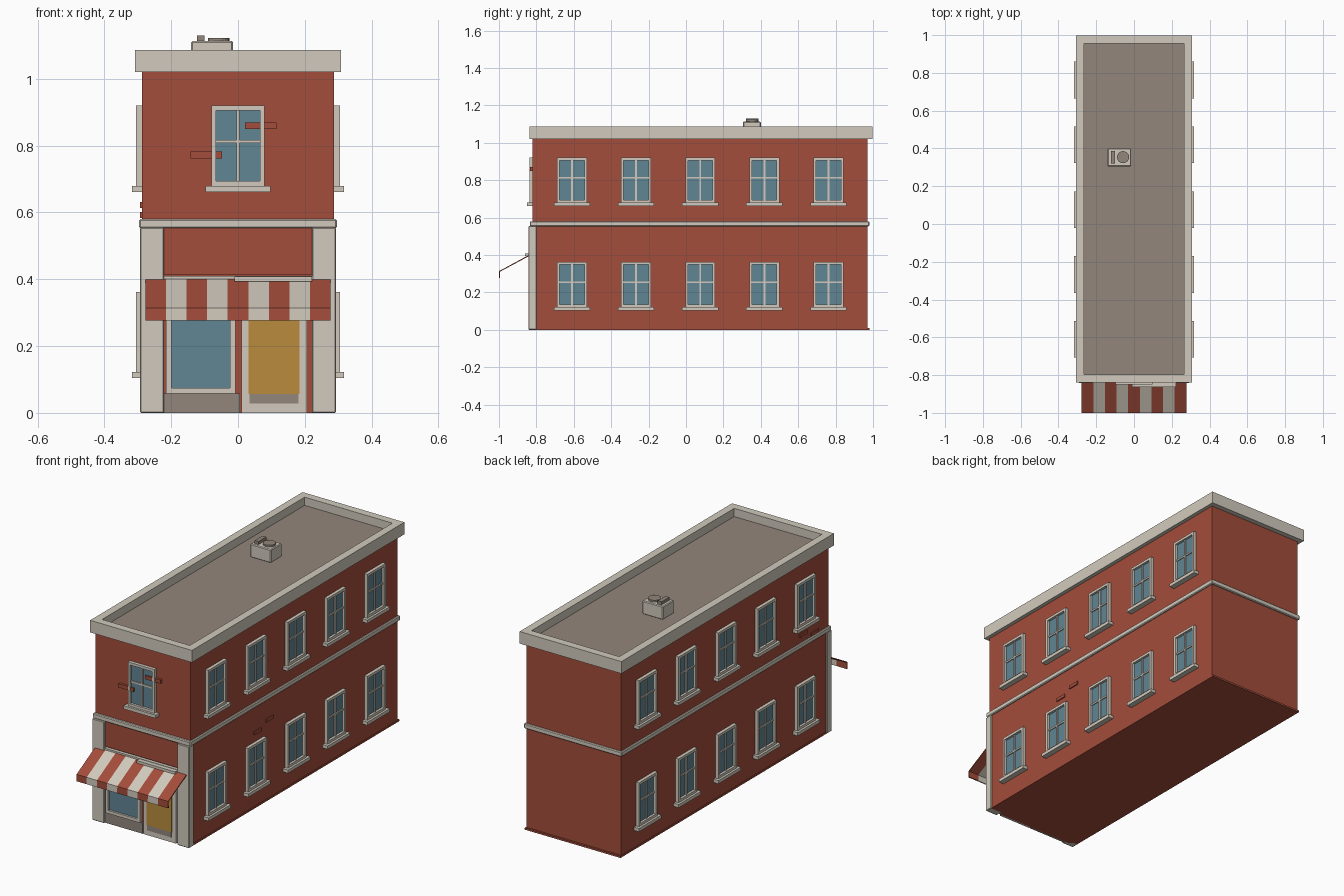
import bpy
import bmesh
import math
from mathutils import Vector, Matrix

if "Cube" in bpy.data.objects:
    bpy.data.objects.remove(bpy.data.objects["Cube"])


def material(name, rgb):
    m = bpy.data.materials.new(name)
    m.use_nodes = True
    m.diffuse_color = (*rgb, 1)
    m.node_tree.nodes["Principled BSDF"].inputs["Base Color"].default_value = (*rgb, 1)
    return m


RED, CREAM, STONE, GLASS, GOLD = MATS = [
    material("brick_red", (0.37, 0.074, 0.044)),
    material("cream_trim", (0.64, 0.59, 0.51)),
    material("grey_brown", (0.29, 0.24, 0.20)),
    material("window_blue", (0.12, 0.24, 0.30)),
    material("door_gold", (0.48, 0.26, 0.045)),
]


def add_box(bm, x, y, z, mat):
    """Add a box spanning three (low, high) ranges."""
    size = [hi - lo for lo, hi in (x, y, z)]
    mid = [(hi + lo) / 2 for lo, hi in (x, y, z)]
    mtx = Matrix.Translation(mid) @ Matrix.Diagonal((*size, 1))
    verts = bmesh.ops.create_cube(bm, size=1, matrix=mtx)["verts"]
    for f in {f for v in verts for f in v.link_faces}:
        f.material_index = MATS.index(mat)


def to_mesh(bm, name):
    me = bpy.data.meshes.new(name)
    bm.to_mesh(me)
    bm.free()
    for m in MATS:
        me.materials.append(m)
    return me


def add_object(name, me, loc=(0, 0, 0), turn=0):
    ob = bpy.data.objects.new(name, me)
    ob.location = loc
    ob.rotation_euler.z = turn
    bpy.context.collection.objects.link(ob)
    return ob


def box(name, x, y, z, mat, bevel=0):
    bm = bmesh.new()
    add_box(bm, x, y, z, mat)
    ob = add_object(name, to_mesh(bm, name))
    if bevel:
        mod = ob.modifiers.new("bevel", "BEVEL")
        mod.width = bevel
    return ob


def frame_boxes(bm, x, z, y, t, mat):
    """Four bars forming a rectangular frame of width t."""
    for side in ((x[0], x[0] + t), (x[1] - t, x[1])):
        add_box(bm, side, y, z, mat)
    inner = (x[0] + t, x[1] - t)
    for bar in ((z[0], z[0] + t), (z[1] - t, z[1])):
        add_box(bm, inner, y, bar, mat)


# Main walls with a low footing
FRONT, BACK, SIDE = -0.82, 0.97, 0.287
box("walls", (-SIDE, SIDE), (FRONT, BACK), (0, 1.03), RED)
box("footing", (-0.29, 0.29), (FRONT, 0.98), (0, 0.01), RED)
box("belt_course", (-0.296, 0.296), (-0.835, 0.98), (0.553, 0.58), CREAM, 0.004)

# Cornice with the sunken roof inside it
bm = bmesh.new()
add_box(bm, (-0.308, 0.308), (-0.838, 0.998), (1.02, 1.086), CREAM)
bm.faces.ensure_lookup_table()
top = max(bm.faces, key=lambda f: f.calc_center_median().z)
bmesh.ops.inset_region(bm, faces=[top], thickness=0.06)
floor = bmesh.ops.extrude_discrete_faces(bm, faces=[top])["faces"][0]
bmesh.ops.translate(bm, verts=floor.verts, vec=(0, 0, -0.045))
floor.material_index = MATS.index(STONE)
add_object("cornice_and_roof", to_mesh(bm, "cornice_and_roof"))

# Rooftop vent unit
box("vent_unit", (-0.14, -0.015), (0.305, 0.4), (1.04, 1.113), CREAM, 0.004)
box("vent_block", (-0.123, -0.1), (0.32, 0.387), (1.11, 1.13), STONE)
bm = bmesh.new()
bmesh.ops.create_cone(bm, cap_ends=True, segments=20, radius1=0.032, radius2=0.032,
                      depth=0.012, matrix=Matrix.Translation((-0.058, 0.354, 1.117)))
for f in bm.faces:
    f.material_index = MATS.index(STONE)
add_object("vent_cap", to_mesh(bm, "vent_cap"))

# Sash window: faces -y, its origin at the foot of the frame on the wall
bm = bmesh.new()
frame_boxes(bm, (-0.08, 0.08), (0, 0.24), (-0.018, 0.002), 0.014, CREAM)
add_box(bm, (-0.067, 0.067), (-0.005, 0.002), (0.013, 0.227), GLASS)
add_box(bm, (-0.005, 0.005), (-0.011, 0), (0.013, 0.227), CREAM)
add_box(bm, (-0.067, 0.067), (-0.0105, 0), (0.128, 0.137), CREAM)
add_box(bm, (-0.097, 0.097), (-0.03, 0.002), (-0.018, 0), CREAM)
window = to_mesh(bm, "sash_window")

add_object("front_window", window, (0, FRONT, 0.68))
for i in range(5):
    y = -0.61 + i * 0.343
    for floor_name, z in (("lower", 0.122), ("upper", 0.68)):
        for s, side in ((1, "left"), (-1, "right")):
            add_object(f"{floor_name}_{side}_window_{i + 1}", window,
                       (s * SIDE, y, z), s * math.pi / 2)

# Scattered raised bricks
for n, (x, z) in enumerate(((-0.095, 0.772), (0.068, 0.86))):
    box(f"front_brick_{n + 1}", (x - 0.047, x + 0.047), (-0.833, FRONT),
        (z - 0.01, z + 0.01), RED)
for n, (s, y, z) in enumerate(((1, -0.243, 0.412), (1, -0.14, 0.442),
                               (-1, -0.6, 0.622), (-1, -0.7, 0.592))):
    xs = sorted((s * 0.28, s * 0.293))
    box(f"side_brick_{n + 1}", xs, (y - 0.032, y + 0.032), (z - 0.009, z + 0.009), RED)

# Shopfront pilasters and sign board
for s, side in ((1, "left"), (-1, "right")):
    xs = sorted((s * 0.221, s * 0.293))
    box(f"{side}_pilaster", xs, (-0.842, -0.8), (0, 0.555), CREAM, 0.003)
box("sign_board", (-0.221, 0.221), (-0.828, FRONT), (0.415, 0.553), RED)
box("sign_ledge", (-0.221, 0.221), (-0.838, FRONT), (0.4, 0.41), CREAM)
box("door_lintel", (-0.01, 0.222), (-0.862, FRONT), (0.394, 0.408), CREAM)

# Shop window
box("shop_window_base", (-0.221, 0.006), (-0.832, FRONT), (0, 0.058), STONE)
bm = bmesh.new()
frame_boxes(bm, (-0.216, -0.007), (0.058, 0.395), (-0.838, FRONT), 0.017, CREAM)
add_box(bm, (-0.2, -0.023), (-0.827, FRONT), (0.074, 0.38), GLASS)
add_object("shop_window", to_mesh(bm, "shop_window"))

# Shop door
bm = bmesh.new()
add_box(bm, (0.01, 0.207), (-0.832, FRONT), (0, 0.395), CREAM)
add_box(bm, (0.031, 0.184), (-0.836, FRONT), (0.057, 0.375), GOLD)
add_box(bm, (0.034, 0.181), (-0.836, FRONT), (0.028, 0.057), STONE)
add_object("shop_door", to_mesh(bm, "shop_door"))

# Striped awning: a slope with a hanging valance
STRIPES, LEFT, WIDTH = 9, -0.277, 0.554
profile = [(-0.83, 0.402), (-0.997, 0.312), (-0.997, 0.276)]
bm = bmesh.new()
columns = [[bm.verts.new((LEFT + WIDTH * i / STRIPES, y, z)) for y, z in profile]
           for i in range(STRIPES + 1)]
for i in range(STRIPES):
    a, b = columns[i], columns[i + 1]
    for j in range(2):
        f = bm.faces.new((a[j], a[j + 1], b[j + 1], b[j]))
        f.material_index = i % 2
awning = add_object("awning", to_mesh(bm, "awning"))
solid = awning.modifiers.new("thickness", "SOLIDIFY")
solid.thickness = 0.006
solid.offset = 0
